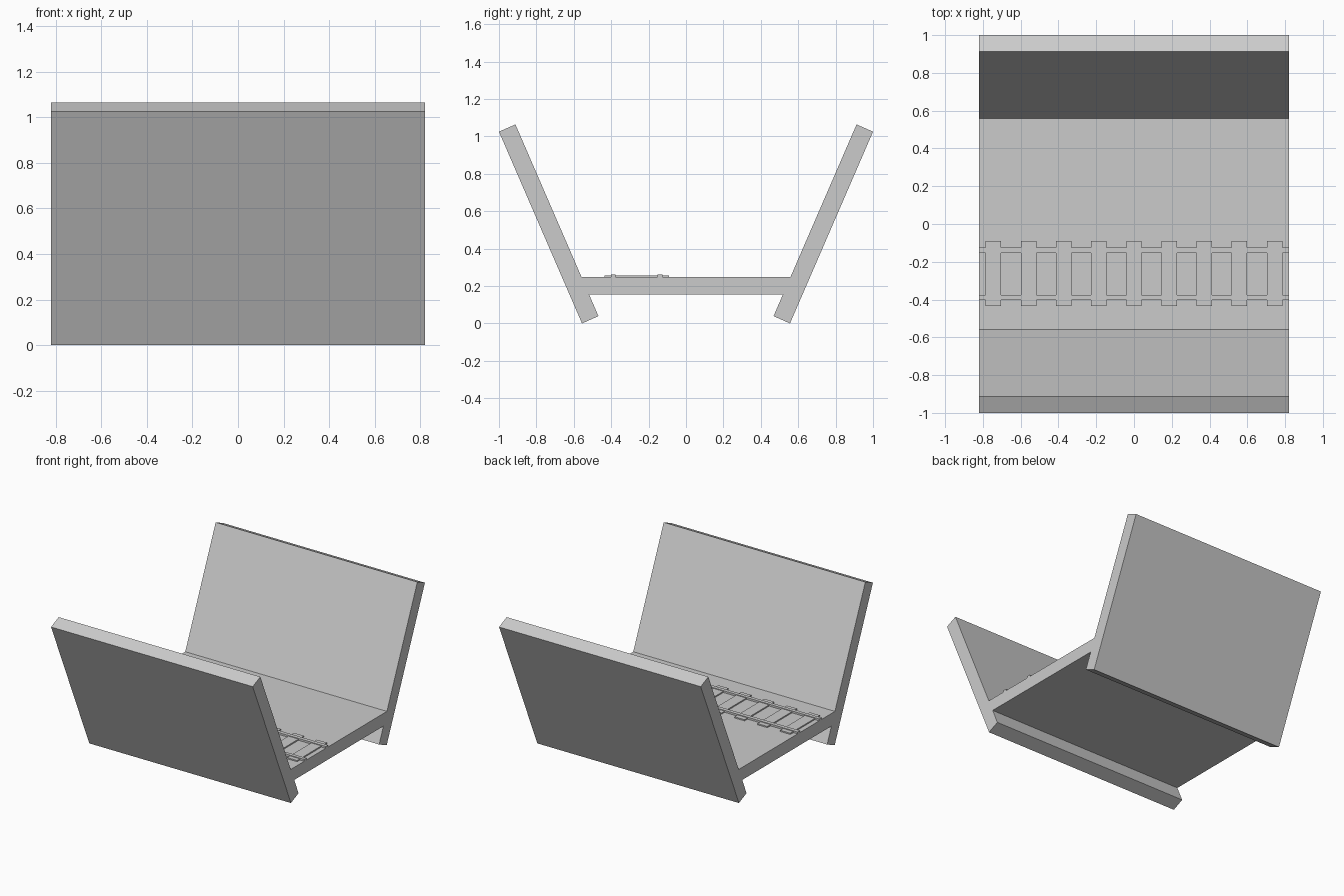
import bpy, bmesh

if "Cube" in bpy.data.objects:
    bpy.data.objects.remove(bpy.data.objects["Cube"])

HALF = 0.82  # half length along x


def extrude_profile(name, pts, half):
    """Extrude a closed (y, z) outline along x."""
    bm = bmesh.new()
    face = bm.faces.new([bm.verts.new((-half, y, z)) for y, z in pts])
    ext = bmesh.ops.extrude_face_region(bm, geom=[face])
    moved = [v for v in ext["geom"] if isinstance(v, bmesh.types.BMVert)]
    bmesh.ops.translate(bm, verts=moved, vec=(2 * half, 0, 0))
    bmesh.ops.recalc_face_normals(bm, faces=bm.faces[:])
    return finish(name, bm)


def finish(name, bm):
    me = bpy.data.meshes.new(name)
    bm.to_mesh(me)
    bm.free()
    ob = bpy.data.objects.new(name, me)
    bpy.context.collection.objects.link(ob)
    return ob


def add_box(bm, x0, x1, y0, y1, z0, z1):
    verts = bmesh.ops.create_cube(bm, size=1)["verts"]
    bmesh.ops.scale(bm, vec=(x1 - x0, y1 - y0, z1 - z0), verts=verts)
    bmesh.ops.translate(bm, vec=((x0 + x1) / 2, (y0 + y1) / 2, (z0 + z1) / 2), verts=verts)


# Sloping side walls
wall = [(0.556, 0.0), (1.0, 1.025), (0.912, 1.064), (0.468, 0.039)]
extrude_profile("back_wall", wall, HALF)
extrude_profile("front_wall", [(-y, z) for y, z in wall], HALF)

# Floor slab, ends trimmed to lie inside the walls
floor = [(-0.525, 0.155), (0.525, 0.155), (0.562, 0.248), (-0.562, 0.248)]
extrude_profile("floor", floor, HALF)

# Track ties across the floor
bm = bmesh.new()
for i in range(-4, 5):
    cx = i * 0.186
    add_box(bm, cx - 0.041, cx + 0.041, -0.435, -0.09, 0.24, 0.257)
finish("track_ties", bm)

# Two rails running the full length
bm = bmesh.new()
for y0, y1 in ((-0.402, -0.376), (-0.153, -0.125)):
    add_box(bm, -HALF, HALF, y0, y1, 0.24, 0.262)
finish("track_rails", bm)
